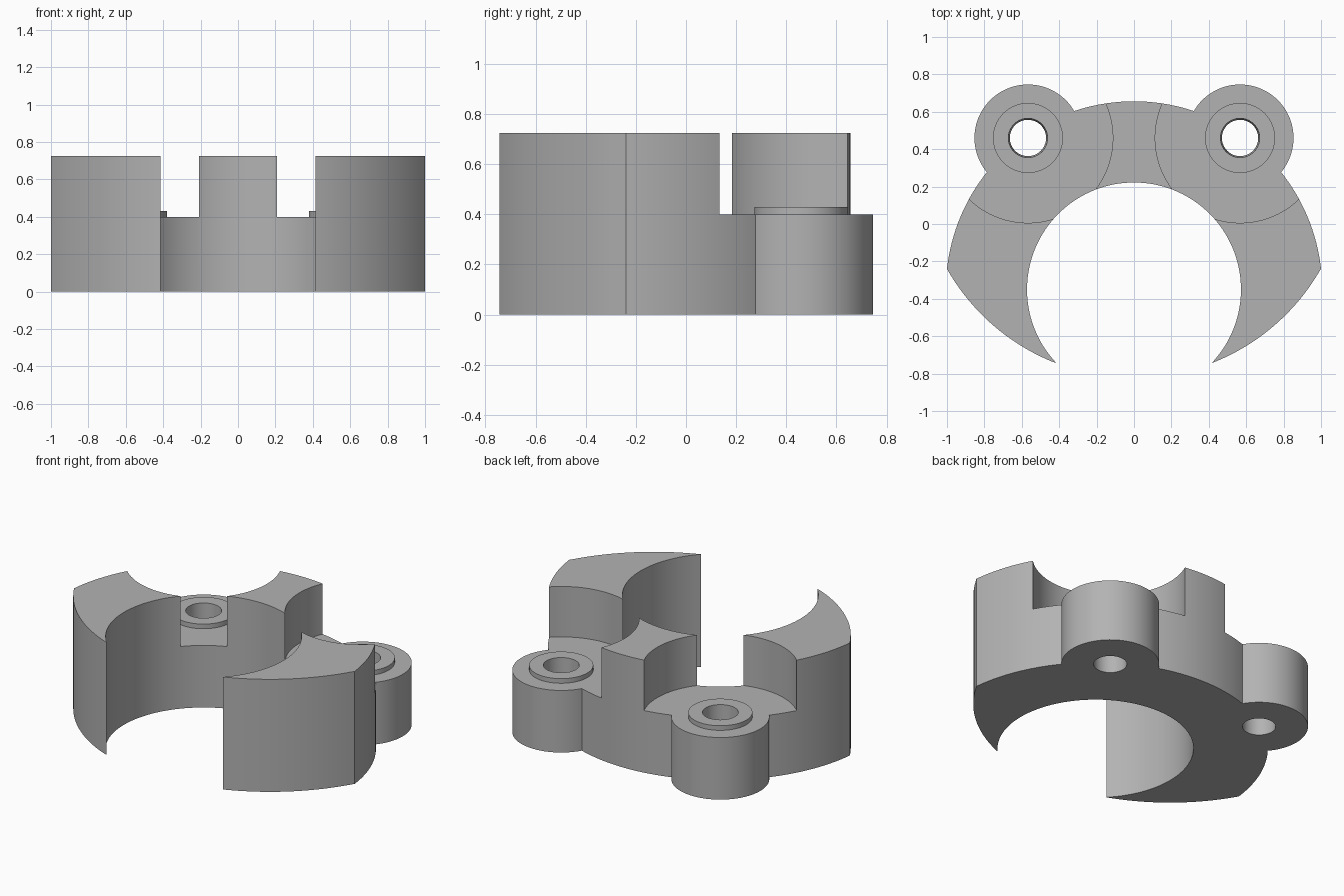
import bpy, bmesh, math

if "Cube" in bpy.data.objects:
    bpy.data.objects.remove(bpy.data.objects["Cube"], do_unlink=True)

HEIGHT, FLOOR = 0.725, 0.4
BORE_Y, BORE_R = -0.35, 0.572
BOSS_X, BOSS_Y = 0.567, 0.46

grey = bpy.data.materials.new("mid grey")
grey.use_nodes = True
grey.diffuse_color = (0.45, 0.45, 0.45, 1)
grey.node_tree.nodes["Principled BSDF"].inputs["Base Color"].default_value = grey.diffuse_color


def finish(name, bm):
    bmesh.ops.recalc_face_normals(bm, faces=bm.faces)
    mesh = bpy.data.meshes.new(name)
    bm.to_mesh(mesh)
    bm.free()
    mesh.materials.append(grey)
    obj = bpy.data.objects.new(name, mesh)
    bpy.context.collection.objects.link(obj)
    return obj


def arc(cy, start, end, steps):
    """Points on an arc about (0, cy) between two end points, by angle."""
    r = math.hypot(start[0], start[1] - cy)
    a = math.atan2(start[1] - cy, start[0])
    b = math.atan2(end[1] - cy, end[0])
    return [(r * math.cos(a + (b - a) * i / steps),
             cy + r * math.sin(a + (b - a) * i / steps)) for i in range(steps)]


def cylinder_pair(name, r_bottom, r_top, z0, z1, segments=96):
    """Matching upright cylinders on both boss axes."""
    bm = bmesh.new()
    for side in (-1, 1):
        new = bmesh.ops.create_cone(bm, cap_ends=True, segments=segments,
                                    radius1=r_bottom, radius2=r_top, depth=z1 - z0)
        bmesh.ops.translate(bm, verts=new["verts"],
                            vec=(side * BOSS_X, BOSS_Y, (z0 + z1) / 2))
    return finish(name, bm)


def combine(target, tool, operation):
    mod = target.modifiers.new(tool.name, "BOOLEAN")
    mod.operation, mod.solver, mod.object = operation, "EXACT", tool
    with bpy.context.temp_override(object=target, active_object=target):
        bpy.ops.object.modifier_apply(modifier=mod.name)
    bpy.data.objects.remove(tool, do_unlink=True)


# Crescent clamp outline: outer arc, curved jaw ends and the open bore
corner, tip = (1.0, -0.24), (0.415, -0.744)
left_corner, left_tip = (-1.0, -0.24), (-0.415, -0.744)
outline = arc(BORE_Y, corner, (-1.0, -0.24), 1)
a0 = math.atan2(corner[1] - BORE_Y, corner[0])
r0 = math.hypot(corner[0], corner[1] - BORE_Y)
outline = [(r0 * math.cos(a0 + (math.pi - 2 * a0) * i / 80),
            BORE_Y + r0 * math.sin(a0 + (math.pi - 2 * a0) * i / 80)) for i in range(80)]
outline += arc(0.327, left_corner, left_tip, 24)
b0 = math.atan2(tip[1] - BORE_Y, tip[0])
sweep = math.pi - 2 * b0
outline += [(BORE_R * math.cos(math.pi - b0 - sweep * i / 100),
             BORE_Y + BORE_R * math.sin(math.pi - b0 - sweep * i / 100)) for i in range(100)]
outline += arc(0.327, tip, corner, 24)

bm = bmesh.new()
base = bm.faces.new([bm.verts.new((x, y, 0)) for x, y in outline])
top = bmesh.ops.extrude_face_region(bm, geom=[base], use_keep_orig=True)["geom"]
bmesh.ops.translate(bm, verts=[v for v in top if isinstance(v, bmesh.types.BMVert)],
                    vec=(0, 0, HEIGHT))
clamp = finish("clamp_body", bm)

# Screw bosses, with round pockets cutting them and the body down to one floor
combine(clamp, cylinder_pair("bosses", 0.286, 0.286, 0, 0.6), "UNION")
combine(clamp, cylinder_pair("pockets", 0.454, 0.454, FLOOR, 1), "DIFFERENCE")

# Raised seats and slightly tapered screw holes
combine(clamp, cylinder_pair("seats", 0.187, 0.187, 0.3, 0.43), "UNION")
combine(clamp, cylinder_pair("holes", 0.096, 0.106, -0.05, 0.5, 64), "DIFFERENCE")

# Smooth curved walls with crisp rims
bpy.ops.object.select_all(action="DESELECT")
clamp.select_set(True)
bpy.context.view_layer.objects.active = clamp
bpy.ops.object.shade_smooth_by_angle(angle=math.radians(30))
